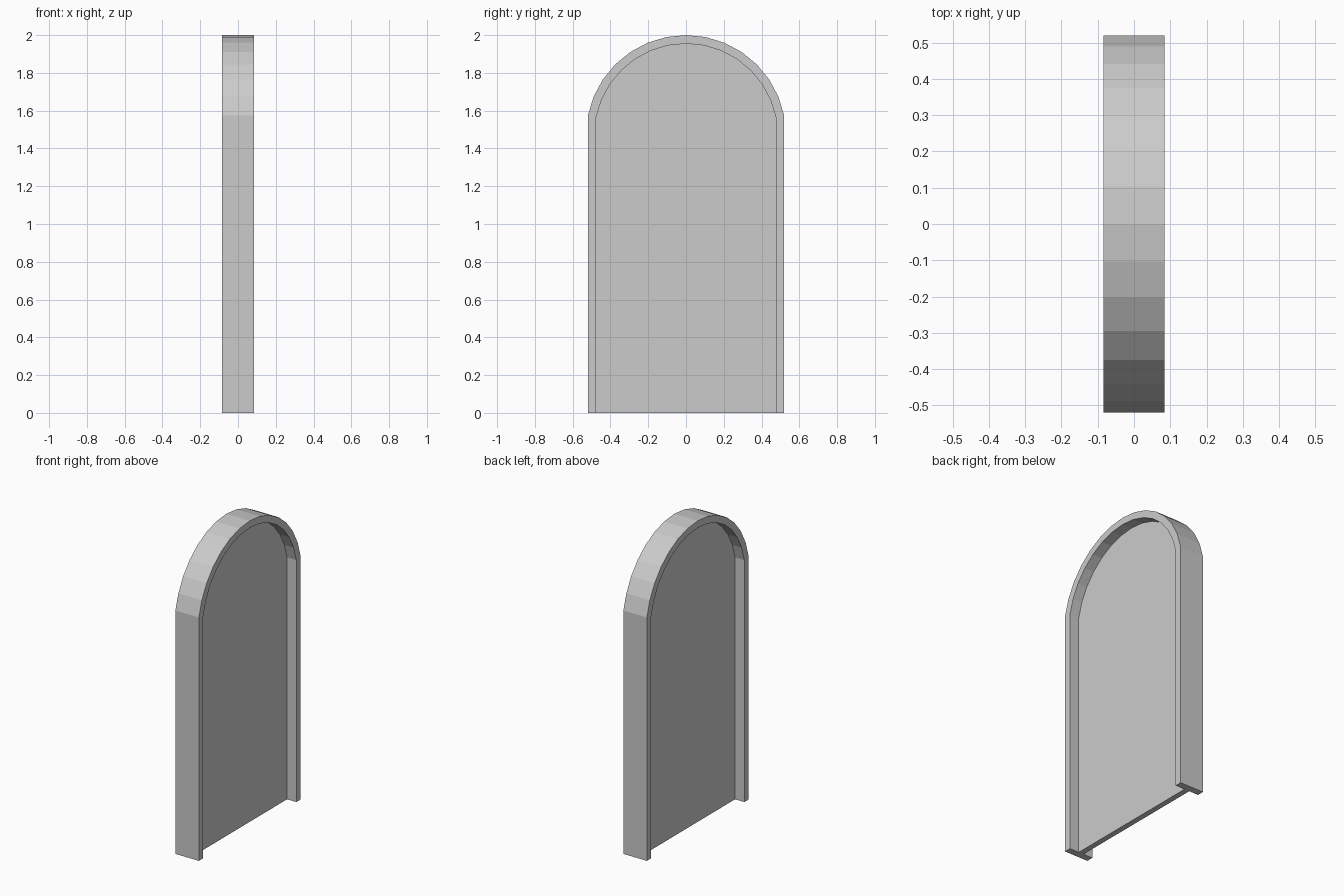
import bpy, bmesh, math

if "Cube" in bpy.data.objects:
    bpy.data.objects.remove(bpy.data.objects["Cube"])

CENTRE_Z = 1.47          # centre of the arch circle
OUTER_R, INNER_R = 0.53, 0.485
STEP = math.radians(11.25)


def arch(r):
    """Open outline in (y, z): foot, faceted arch, foot."""
    pts = [(r * math.sin(i * STEP), CENTRE_Z + r * math.cos(i * STEP))
           for i in range(-7, 8)]
    return [(pts[0][0], 0)] + pts + [(pts[-1][0], 0)]


def extrude_profile(name, outline, half_depth):
    """Closed (y, z) outline extruded symmetrically along x."""
    bm = bmesh.new()
    face = bm.faces.new([bm.verts.new((-half_depth, y, z)) for y, z in outline])
    new = bmesh.ops.extrude_face_region(bm, geom=[face])["geom"]
    bmesh.ops.translate(bm, vec=(2 * half_depth, 0, 0),
                        verts=[v for v in new if isinstance(v, bmesh.types.BMVert)])
    bmesh.ops.recalc_face_normals(bm, faces=bm.faces)
    mesh = bpy.data.meshes.new(name)
    bm.to_mesh(mesh)
    bm.free()
    obj = bpy.data.objects.new(name, mesh)
    bpy.context.collection.objects.link(obj)
    return obj


# Arched surround, open at the bottom
extrude_profile("arch_frame", arch(OUTER_R) + arch(INNER_R)[::-1], 0.084)

# Thin panel recessed equally from both sides
extrude_profile("door_panel", arch(INNER_R), 0.018)
